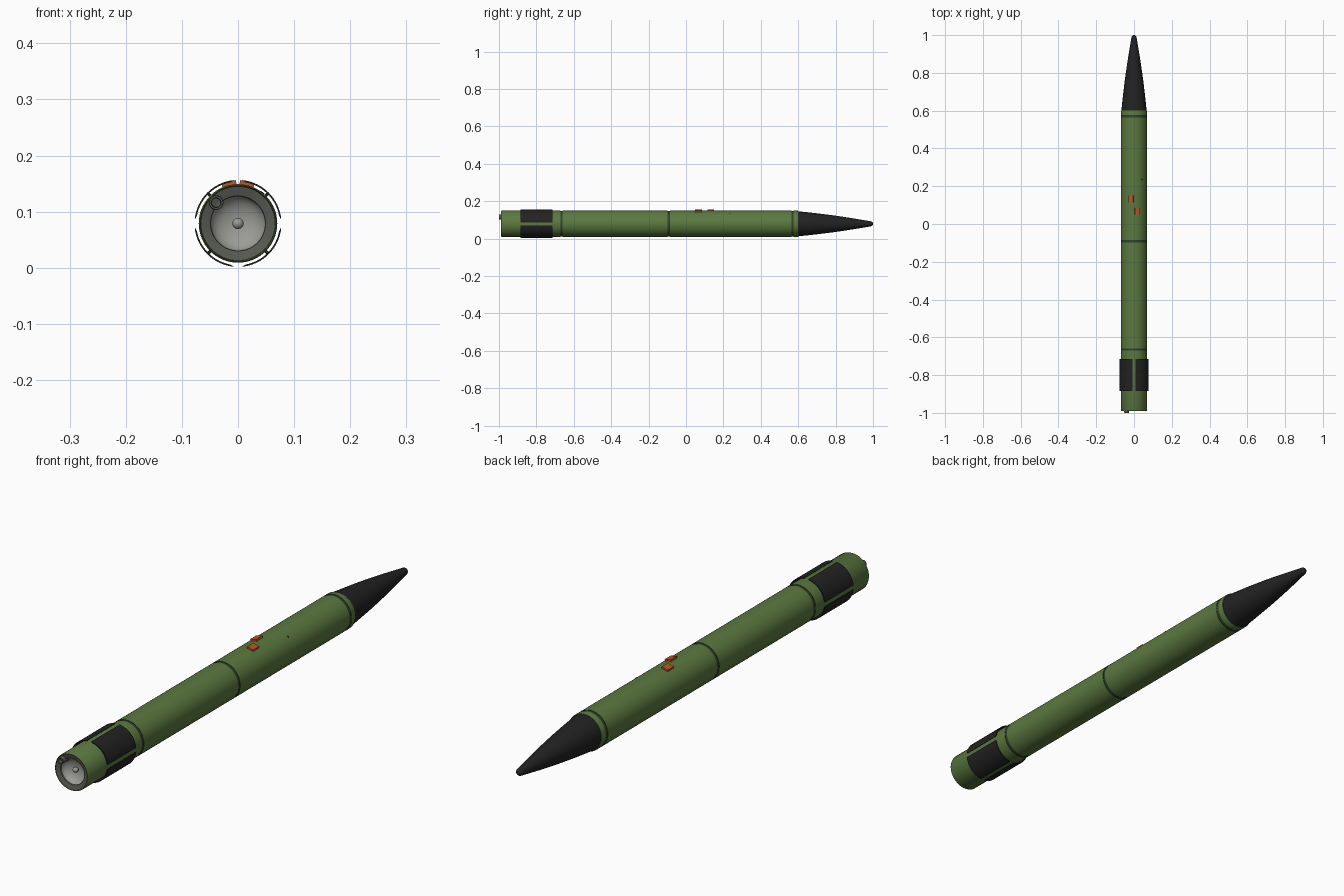
import bpy, bmesh, math
from mathutils import Matrix, Vector

if "Cube" in bpy.data.objects:
    bpy.data.objects.remove(bpy.data.objects["Cube"])

ZC = 0.079   # height of the long axis
R = 0.070    # body radius


def material(name, rgb):
    m = bpy.data.materials.new(name)
    m.diffuse_color = (*rgb, 1)
    m.use_nodes = True
    m.node_tree.nodes["Principled BSDF"].inputs["Base Color"].default_value = m.diffuse_color
    return m


GREEN = material("olive green", (0.105, 0.19, 0.05))
SEAM = material("dark green", (0.03, 0.055, 0.025))
BLACK = material("charcoal", (0.016, 0.016, 0.016))
ORANGE = material("orange", (0.5, 0.09, 0.02))
GREY = material("dark grey", (0.095, 0.1, 0.085))
SILVER = material("silver", (0.33, 0.33, 0.31))


def finish(bm, name, mats, smooth=True):
    bmesh.ops.recalc_face_normals(bm, faces=bm.faces)
    me = bpy.data.meshes.new(name)
    bm.to_mesh(me)
    bm.free()
    for m in mats:
        me.materials.append(m)
    ob = bpy.data.objects.new(name, me)
    bpy.context.collection.objects.link(ob)
    if smooth:
        bpy.ops.object.select_all(action='DESELECT')
        ob.select_set(True)
        bpy.context.view_layer.objects.active = ob
        bpy.ops.object.shade_smooth_by_angle(angle=math.radians(35))
    return ob


def lathe(name, profile, mats, rule=None, n=64, x=0.0, z=ZC):
    """Spin (y, radius) points around an axis along y."""
    bm = bmesh.new()
    vs = [bm.verts.new((r, y, 0)) for y, r in profile]
    es = [bm.edges.new(p) for p in zip(vs, vs[1:])]
    bmesh.ops.spin(bm, geom=vs + es, axis=(0, 1, 0), cent=(0, 0, 0),
                   angle=math.tau, steps=n, use_duplicate=False)
    bmesh.ops.remove_doubles(bm, verts=bm.verts, dist=1e-5)
    if rule:
        for f in bm.faces:
            f.material_index = rule(f.calc_center_median())
    bmesh.ops.translate(bm, verts=bm.verts, vec=(x, 0, z))
    return finish(bm, name, mats, smooth=True)


# Body tube with shallow seam grooves
seams = (-0.665, -0.092, 0.57)
W = 0.006
profile = [(-0.985, 0.066), (-0.99, 0.068), (-0.986, R)]
for s in seams:
    profile += [(s - W, R), (s - W, R - 0.0015), (s + W, R - 0.0015), (s + W, R)]
profile += [(0.598, R), (0.6, 0.069), (0.6, 0.06)]
lathe("body_tube", profile, [GREEN, SEAM],
      lambda c: int(any(abs(c.y - s) < W + 0.001 for s in seams)))

# Nose cone, slightly bulged, with a rounded tip
nose = [(0.598, 0.0), (0.598, 0.067)]
for i in range(1, 9):
    t = i / 8
    nose.append((0.6 + 0.385 * t, 0.067 - 0.053 * t + 0.004 * math.sin(math.pi * t)))
for i in range(1, 6):
    a = math.pi / 2 * i / 5
    nose.append((0.985 + 0.015 * math.sin(a), 0.014 * math.cos(a) if i < 5 else 0.0))
lathe("nose_cone", nose, [BLACK])

# Tail ring, hollow dish and centre knob
lathe("tail_ring", [(-0.985, 0.0665), (-0.989, 0.066), (-0.987, 0.058), (-0.984, 0.049),
                    (-0.978, 0.048)], [GREY])
dish = [(-0.982, 0.049)]
for i in range(1, 9):
    a = math.pi / 2 * i / 8
    dish.append((-0.982 + 0.03 * math.sin(a), 0.049 * math.cos(a) if i < 8 else 0.0))
lathe("nozzle_dish", dish, [SILVER])
knob = [(-0.965 - 0.01 * math.cos(math.pi * i / 10),
         0.01 * math.sin(math.pi * i / 10) if 0 < i < 10 else 0.0) for i in range(11)]
lathe("nozzle_knob", knob, [SILVER], n=24)

# Small side tube beside the nozzle
lathe("tail_tube", [(-0.96, 0.013), (-0.998, 0.013), (-1.0, 0.012), (-1.0, 0.009),
                    (-0.985, 0.008), (-0.985, 0.0)], [GREY], n=24, x=-0.039, z=0.116)

# Four folded curved fins, thin shells standing just off the body
for k, label in enumerate(("upper_right", "upper_left", "lower_left", "lower_right")):
    bm = bmesh.new()
    steps, lo, hi = 16, math.radians(6), math.radians(84)
    rings = []
    for i in range(steps + 1):
        a = k * math.pi / 2 + lo + (hi - lo) * i / steps
        inner = 0.0765 if i in (0, steps) else 0.0745   # thinned edges
        rings.append([bm.verts.new((r * math.cos(a), y, ZC + r * math.sin(a)))
                      for r, y in ((inner, -0.885), (0.0775, -0.885),
                                   (0.0775, -0.715), (inner, -0.715))])
    for a, b in zip(rings, rings[1:]):
        for j in range(4):
            bm.faces.new((a[j], a[(j + 1) % 4], b[(j + 1) % 4], b[j]))
    bm.faces.new(rings[0])
    bm.faces.new(rings[-1])
    finish(bm, "folded_fin_" + label, [BLACK])

# Hinge blocks holding the fins to the body
for k in range(4):
    bm = bmesh.new()
    bmesh.ops.create_cube(bm, size=1, matrix=Matrix.Translation((0, 0, ZC))
                          @ Matrix.Rotation(math.pi / 4 + k * math.pi / 2, 4, 'Y')
                          @ Matrix.Translation((0, -0.80, 0.072))
                          @ Matrix.Diagonal((0.006, 0.12, 0.007, 1)))
    finish(bm, f"fin_mount_{k + 1}", [BLACK], smooth=False)

# Two orange lugs on top, tilted to follow the tube
for name, x, y in (("left_lug", -0.016, 0.132), ("right_lug", 0.016, 0.067)):
    bm = bmesh.new()
    bmesh.ops.create_cube(bm, size=1, matrix=Matrix.Translation((0, y, ZC))
                          @ Matrix.Rotation(math.asin(x / 0.073), 4, 'Y')
                          @ Matrix.Translation((0, 0, 0.0715))
                          @ Matrix.Diagonal((0.026, 0.036, 0.009, 1)))
    finish(bm, name, [ORANGE], smooth=False)

# Small plug on the right flank
bm = bmesh.new()
d = Vector((math.cos(0.9), 0, math.sin(0.9)))
bmesh.ops.create_cone(bm, cap_ends=True, segments=12, radius1=0.004, radius2=0.004, depth=0.004,
                      matrix=Matrix.Translation(Vector((0, 0.235, ZC)) + d * 0.069)
                      @ d.to_track_quat('Z', 'Y').to_matrix().to_4x4())
finish(bm, "flank_plug", [SEAM])
